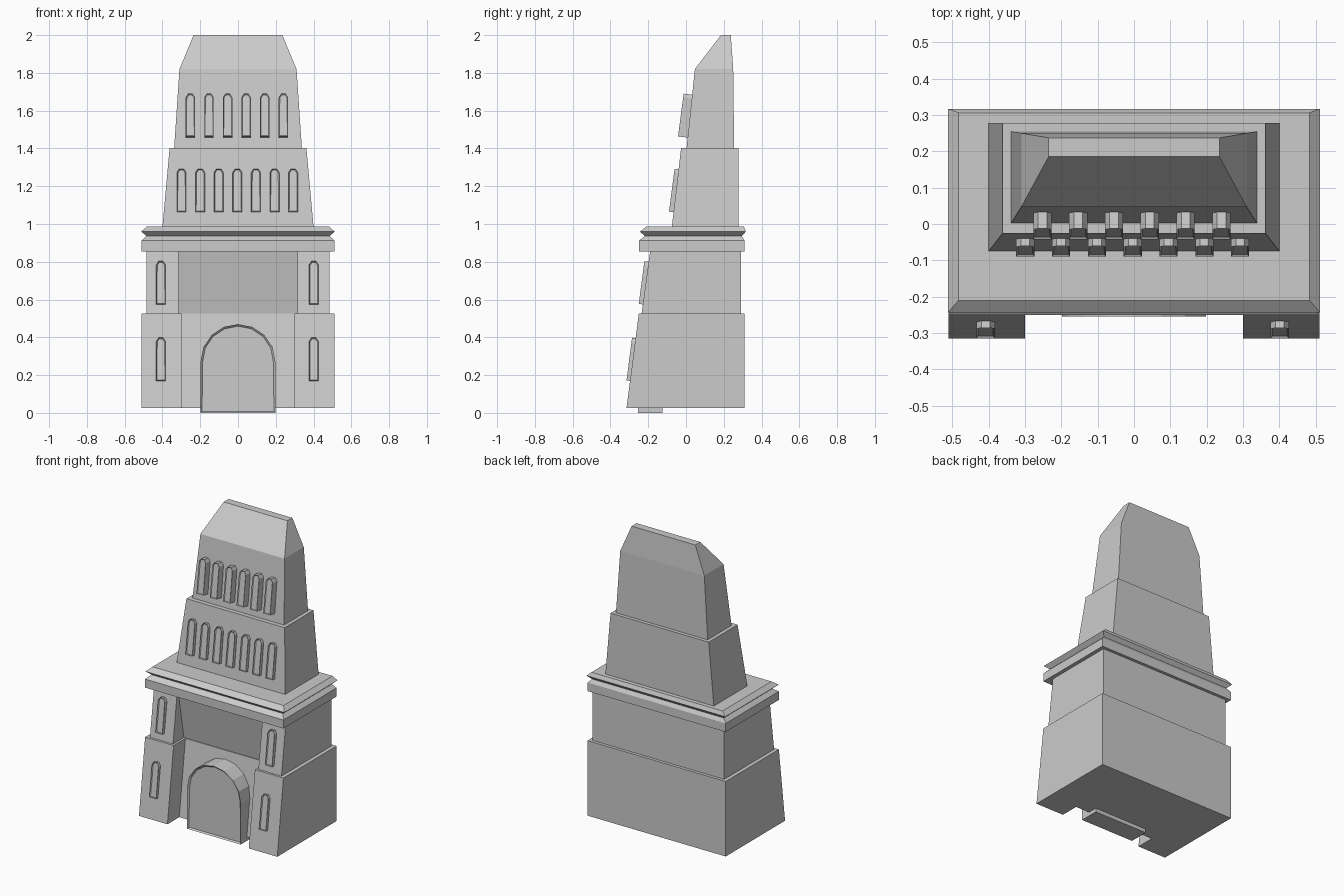
import bpy, bmesh, math
from mathutils import Matrix

if "Cube" in bpy.data.objects:
    bpy.data.objects.remove(bpy.data.objects["Cube"])


def finish(bm, name):
    bmesh.ops.recalc_face_normals(bm, faces=bm.faces)
    mesh = bpy.data.meshes.new(name)
    bm.to_mesh(mesh)
    bm.free()
    ob = bpy.data.objects.new(name, mesh)
    bpy.context.collection.objects.link(ob)
    return ob


def loft_bm(rings):
    """Skin a stack of equal-length rings and cap both ends."""
    bm = bmesh.new()
    loops = [[bm.verts.new(p) for p in ring] for ring in rings]
    n = len(loops[0])
    for a, b in zip(loops, loops[1:]):
        for i in range(n):
            j = (i + 1) % n
            bm.faces.new((a[i], a[j], b[j], b[i]))
    first = bm.faces.new(loops[0][::-1])
    bm.faces.new(loops[-1])
    bmesh.ops.recalc_face_normals(bm, faces=bm.faces)
    return bm, first


def rect(hx, front, back, z):
    return [(-hx, front, z), (hx, front, z), (hx, back, z), (-hx, back, z)]


def notched(hx, inner, front, recess, back, z):
    return [(-hx, front, z), (-inner, front, z), (-inner, recess, z), (inner, recess, z),
            (inner, front, z), (hx, front, z), (hx, back, z), (-hx, back, z)]


def stack(name, rings):
    finish(loft_bm(rings)[0], name)


def framed_panel(name, outline, depth, rim, loc, tilt=0.0):
    """Extruded outline with a thin rim around a sunken front face."""
    bm, front = loft_bm([[(x, y, z) for x, z in outline] for y in (0, depth)])
    bmesh.ops.inset_region(bm, faces=[front], thickness=rim)
    bmesh.ops.translate(bm, verts=front.verts[:], vec=(0, rim, 0))
    bmesh.ops.transform(bm, verts=bm.verts, matrix=Matrix.Translation(loc) @ Matrix.Rotation(-tilt, 4, 'X'))
    finish(bm, name)


# Lower storeys: two buttresses around a recessed centre
stack("lower_storey", [notched(.51, .30, -.315, -.19, .31, .025),
                       notched(.51, .30, -.25, -.125, .31, .525)])
stack("second_storey", [notched(.485, .315, -.235, -.12, .29, .525),
                        notched(.485, .315, -.19, -.18, .29, .856)])

# Cornice with a waist groove
stack("cornice", [rect(.51, -.25, .31, .855), rect(.51, -.25, .31, .912),
                  rect(.485, -.218, .295, .936), rect(.512, -.244, .317, .96),
                  rect(.483, -.21, .306, .986)])

# Tapering tower and roof
stack("tower_lower", [rect(.40, -.075, .278, .985), rect(.362, -.026, .278, 1.402)])
stack("tower_upper", [rect(.338, .003, .255, 1.402), rect(.31, .047, .25, 1.82),
                      rect(.235, .185, .237, 2.0)])

# Arched doorway
r = .198
arch = [(-r, 0), (r, 0)]
arch += [(r * math.cos(math.pi * i / 8), .272 + r * math.sin(math.pi * i / 8)) for i in range(9)]
framed_panel("arched_door", arch, .13, .011, (0, -.255, 0))

# Slit windows: (x positions, front y, bottom z, depth)
slit = [(-.025, 0), (.025, 0), (.025, .208), (.012, .228), (-.012, .228), (-.025, .208)]
rows = [([-.408, .401], -.315, .172, .04),
        ([-.408, .401], -.250, .577, .04),
        ([-.299 + .0985 * i for i in range(7)], -.090, 1.066, .04),
        ([-.252 + .0985 * i for i in range(6)], -.042, 1.464, .05)]
for k, (xs, y, z, d) in enumerate(rows):
    for x in xs:
        framed_panel(f"slit_window_row{k + 1}", slit, d, .006, (x, y, z), math.radians(7.4))
